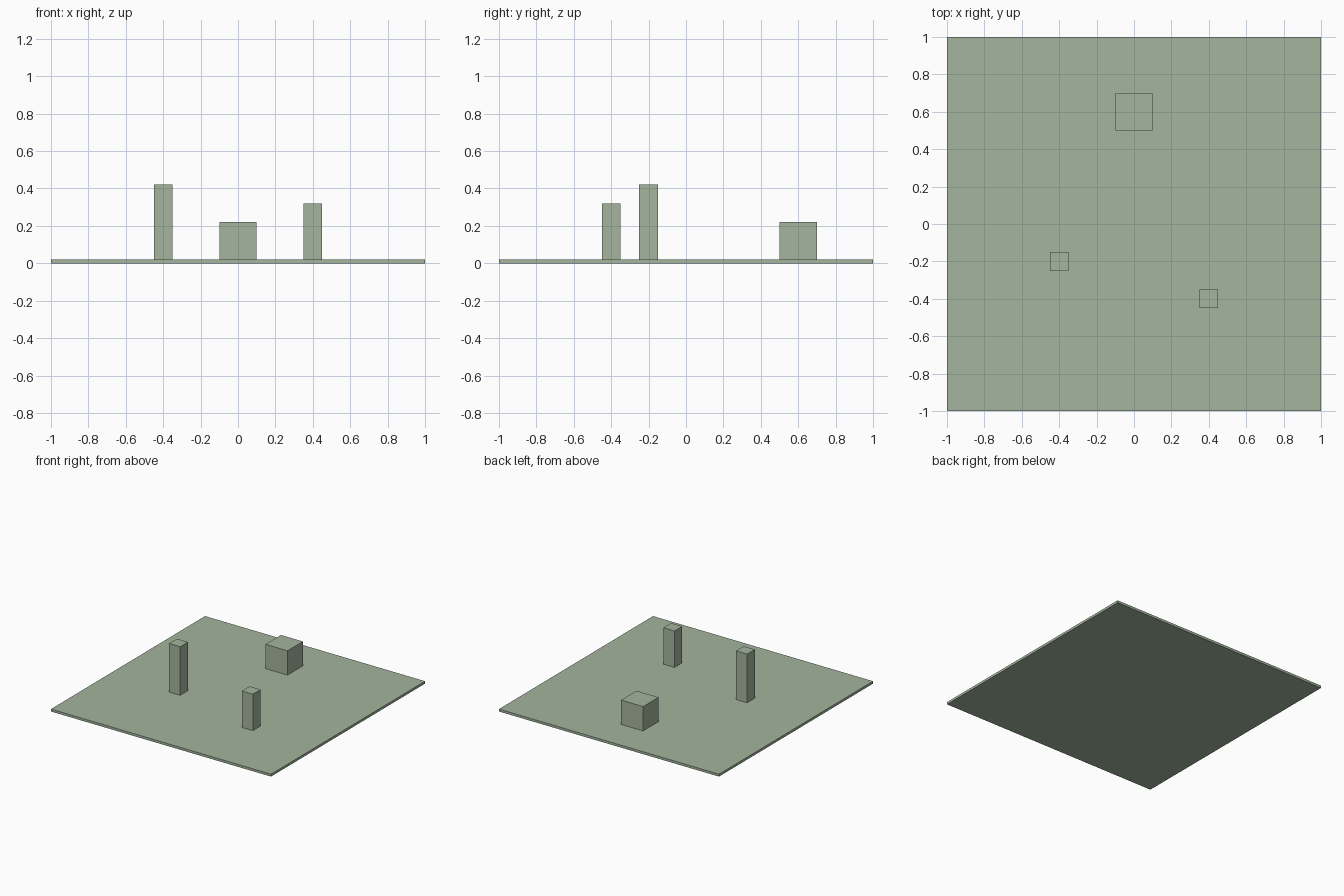
import bpy

default_cube = bpy.data.objects.get("Cube")
if default_cube:
    bpy.data.objects.remove(default_cube, do_unlink=True)

# Single flat colour
sage = bpy.data.materials.new("sage_green")
sage.use_nodes = True
colour = (0.37, 0.46, 0.34, 1)
sage.diffuse_color = colour
sage.node_tree.nodes["Principled BSDF"].inputs["Base Color"].default_value = colour

FLOOR = 0.02


def block(name, x, y, base, width, height):
    """Square block standing on the given base height."""
    bpy.ops.mesh.primitive_cube_add(size=1, location=(x, y, base + height / 2))
    obj = bpy.context.object
    obj.name = name
    obj.scale = (width, width, height)
    bpy.ops.object.transform_apply(location=False, rotation=False, scale=True)
    obj.data.materials.append(sage)


# Ground slab
block("ground_slab", 0, 0, 0, 2, FLOOR)

# Blocks standing on the slab
block("tall_pillar", -0.4, -0.2, FLOOR, 0.1, 0.4)
block("short_pillar", 0.4, -0.4, FLOOR, 0.1, 0.3)
block("wide_block", 0, 0.6, FLOOR, 0.2, 0.2)
